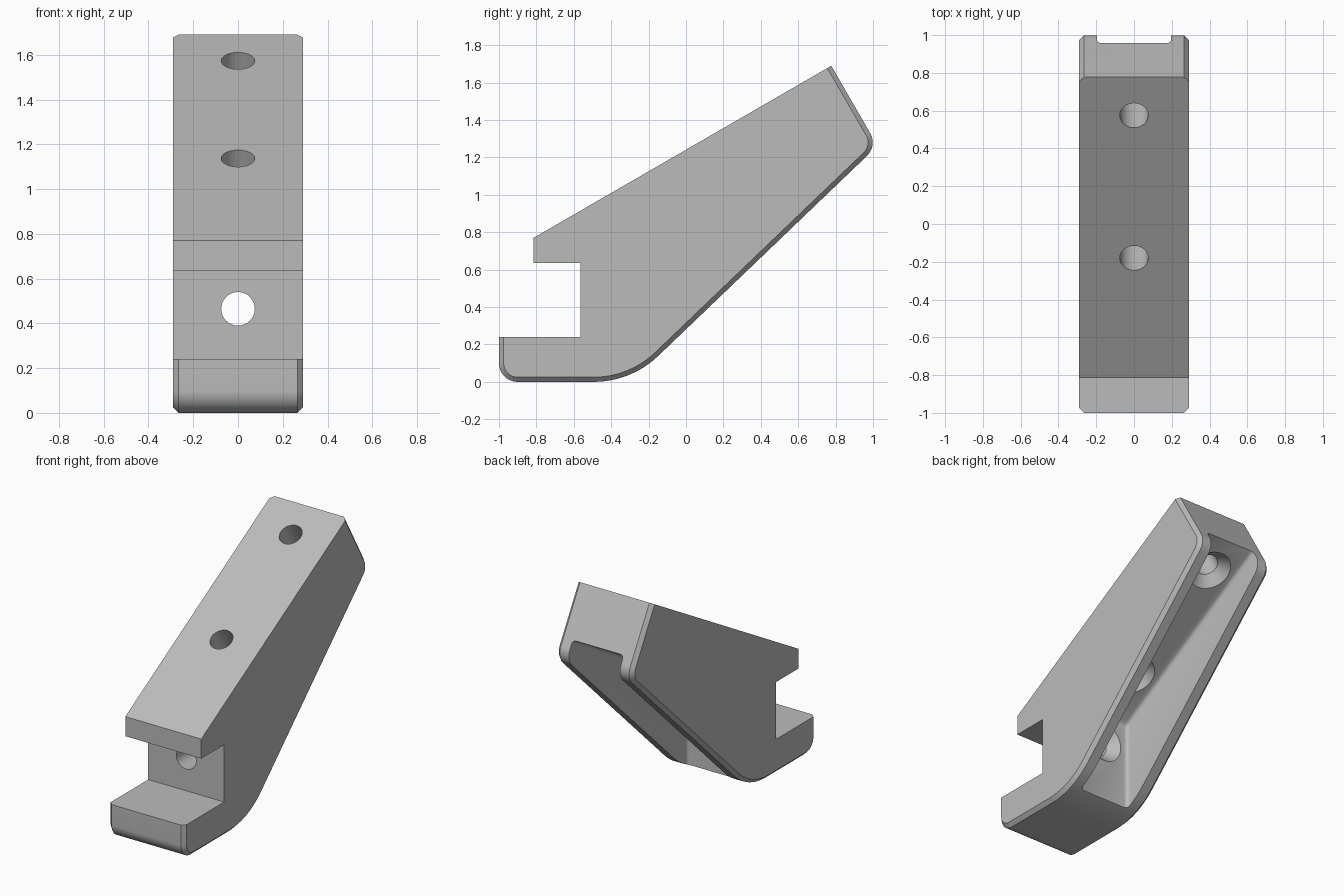
import bpy, bmesh, math
from mathutils import Vector, Matrix

if "Cube" in bpy.data.objects:
    bpy.data.objects.remove(bpy.data.objects["Cube"])

HALF = 0.29          # half width of the body
CHAMFER = 0.025
SLOPE = math.radians(30)
NORMAL = Vector((0, -math.sin(SLOPE), math.cos(SLOPE)))   # of the sloped top
FLOOR = 0.36         # thickness between sloped top and pocket floor

grey = bpy.data.materials.new("plain grey")
grey.use_nodes = True
colour = (0.5, 0.5, 0.5, 1)
grey.diffuse_color = colour
grey.node_tree.nodes["Principled BSDF"].inputs["Base Color"].default_value = colour


def rounded(corners, steps=12):
    """Turn (y, z, radius) corners into a filleted outline."""
    out = []
    for i, (y, z, r) in enumerate(corners):
        p = Vector((y, z))
        if not r:
            out.append(p)
            continue
        a = (Vector(corners[i - 1][:2]) - p).normalized()
        b = (Vector(corners[(i + 1) % len(corners)][:2]) - p).normalized()
        half = a.angle(b) / 2
        centre = p + (a + b).normalized() * r / math.sin(half)
        start = p + a * r / math.tan(half) - centre
        end = p + b * r / math.tan(half) - centre
        turn = start.angle_signed(end)
        for k in range(steps + 1):
            out.append(centre + Matrix.Rotation(-turn * k / steps, 2) @ start)
    return out


def prism(name, outline, half):
    """Extrude a side outline across x; return the object and its bmesh."""
    bm = bmesh.new()
    face = bm.faces.new([bm.verts.new((-half, p.x, p.y)) for p in outline])
    moved = bmesh.ops.extrude_face_region(bm, geom=[face])["geom"]
    bmesh.ops.translate(bm, vec=(2 * half, 0, 0),
                        verts=[v for v in moved if isinstance(v, bmesh.types.BMVert)])
    bmesh.ops.recalc_face_normals(bm, faces=bm.faces)
    return name, bm


def finish(name, bm):
    mesh = bpy.data.meshes.new(name)
    bm.to_mesh(mesh)
    bm.free()
    mesh.materials.append(grey)
    obj = bpy.data.objects.new(name, mesh)
    bpy.context.collection.objects.link(obj)
    return obj


# Body: side outline with a clamp slot at the front and rounded outer corners
outline = rounded([
    (-1, 0.24, 0), (-0.565, 0.24, 0), (-0.565, 0.635, 0), (-0.815, 0.635, 0),
    (-0.815, 0.77, 0), (0.777, 1.69, 0), (1.024, 1.262, 0.1),
    (-0.293, 0, 0.5), (-1, 0, 0.1)])
name, bm = prism("bracket_body", outline, HALF)

# Chamfer the side edges around the foot, underside, back and end face
def outer(edge):
    a, b = (v.co for v in edge.verts)
    if abs(a.x - b.x) > 1e-4:
        return False
    n = [f.normal for f in edge.link_faces if abs(f.normal.x) < 0.5][0]
    return n.z < -0.01 and (a.z + b.z) / 2 < 0.6 or n.y > 0.01 or (n.y < -0.99 and a.y < -0.9)

bmesh.ops.bevel(bm, geom=[e for e in bm.edges if outer(e)], offset=CHAMFER,
                segments=1, affect='EDGES')
body = finish(name, bm)

# Pocket cutter: open to the back and underside, floor parallel to the sloped top
wall_y = -0.3
rise = math.tan(SLOPE)
floor_z = lambda y: 0.77 + (y + 0.815) * rise - FLOOR / math.cos(SLOPE)
name, bm = prism("pocket_cutter", [Vector(p) for p in (
    (wall_y, -0.5), (wall_y, floor_z(wall_y)), (1.5, floor_z(1.5)), (1.5, -0.5))], 0.195)
bmesh.ops.bevel(bm, geom=bm.edges[:], offset=0.025, segments=4, profile=0.5, affect='EDGES')
cutters = [finish(name, bm)]


def screw_cutter(name, point, normal, thickness):
    """Straight hole with a countersink opening into the pocket."""
    bm = bmesh.new()
    sections = [(0.2, 0.075), (0.065 - thickness, 0.075),
                (-thickness, 0.14), (-thickness - 0.05, 0.14)]
    rings = []
    for height, radius in sections:
        ring = bmesh.ops.create_circle(bm, segments=48, radius=radius)["verts"]
        bmesh.ops.translate(bm, verts=ring, vec=(0, 0, height))
        rings.append(ring)
    for a, b in zip(rings, rings[1:]):
        for i in range(len(a)):
            j = (i + 1) % len(a)
            bm.faces.new((a[i], a[j], b[j], b[i]))
    bm.faces.new(rings[0])
    bm.faces.new(rings[-1])
    bmesh.ops.recalc_face_normals(bm, faces=bm.faces)
    turn = normal.to_track_quat('Z', 'Y').to_matrix().to_4x4()
    bmesh.ops.transform(bm, verts=bm.verts, matrix=Matrix.Translation(point) @ turn)
    return finish(name, bm)


# Two holes through the sloped top, one through the slot wall
for y in (0.575, -0.18):
    cutters.append(screw_cutter("top_hole_cutter",
                                Vector((0, y, 0.77 + (y + 0.815) * rise)), NORMAL, FLOOR))
cutters.append(screw_cutter("front_hole_cutter", Vector((0, -0.565, 0.465)),
                            Vector((0, -1, 0)), wall_y + 0.565))

# Cut everything out of the body, then drop the cutters
bpy.context.view_layer.objects.active = body
for cutter in cutters:
    cutter.hide_render = True
    mod = body.modifiers.new("cut", 'BOOLEAN')
    mod.operation, mod.solver, mod.object = 'DIFFERENCE', 'EXACT', cutter
    bpy.ops.object.modifier_apply(modifier=mod.name)
    bpy.data.objects.remove(cutter)

bpy.ops.object.select_all(action='DESELECT')
body.select_set(True)
bpy.ops.object.shade_smooth_by_angle(angle=math.radians(25))
